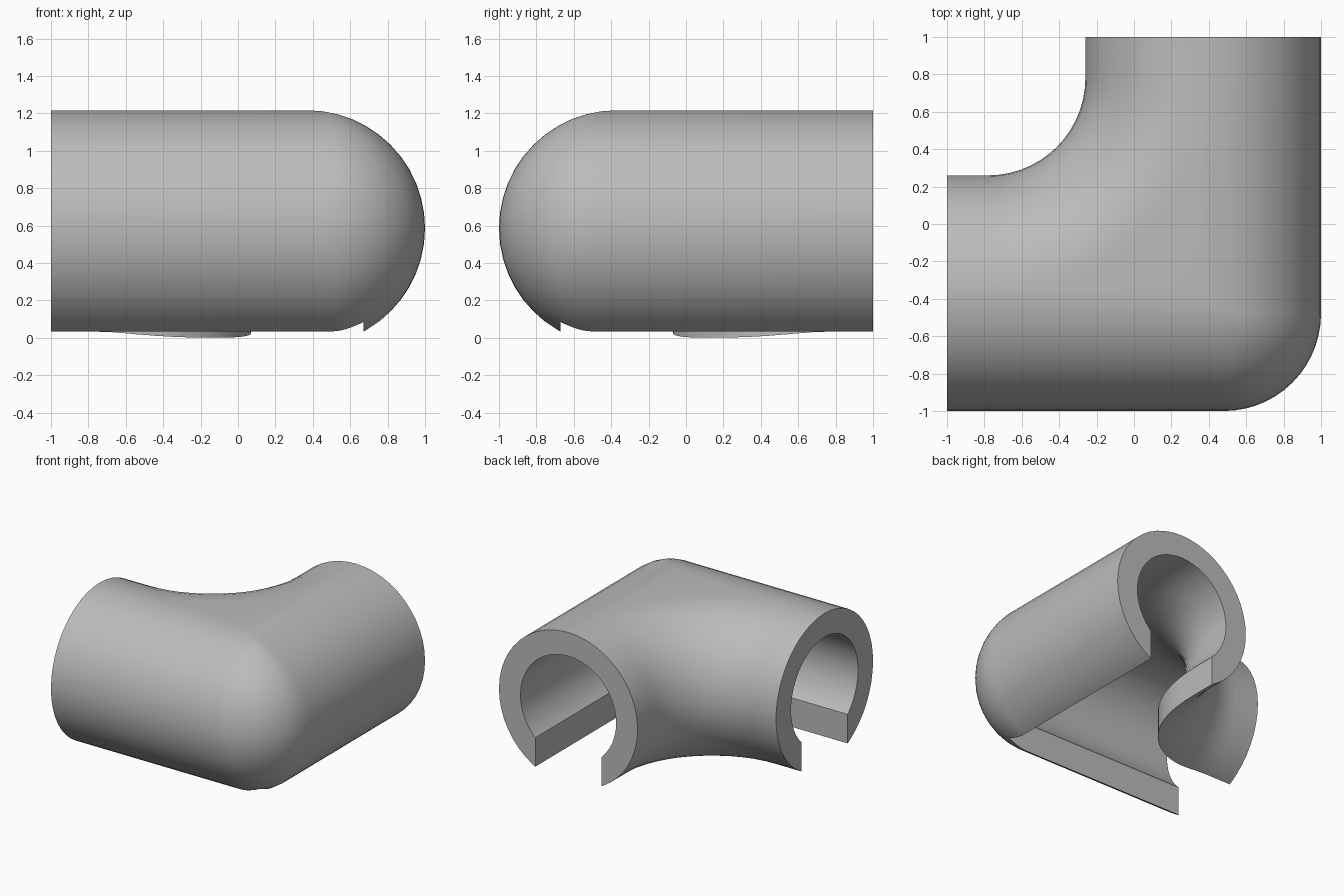
import bpy, bmesh
from math import sin, cos, pi, radians
from mathutils import Vector

old = bpy.data.objects.get("Cube")
if old:
    bpy.data.objects.remove(old, do_unlink=True)

AXIS = 0.37                            # legs run along y = -AXIS and x = AXIS
HEIGHT = 0.587                         # height of the tube axis
OUTER, INNER = 0.63, 0.435             # tube radii
BEND = 1.15                            # bend radius of the axis on the inside
SHIFT = 0.11                           # offset of the outside corner's pivot
SLOT, SLOT_BEND = 0.30, 0.68           # slot half width and inner corner radius
HALF, ARC = 24, 14
CORNER = Vector((AXIS, -AXIS, HEIGHT))
DIAGONAL = Vector((1, -1, 0))

grey = bpy.data.materials.new("grey_plastic")
grey.use_nodes = True
colour = (0.5, 0.5, 0.5, 1)
grey.diffuse_color = colour
grey.node_tree.nodes["Principled BSDF"].inputs["Base Color"].default_value = colour


def new_object(name, bm):
    bmesh.ops.recalc_face_normals(bm, faces=bm.faces)
    mesh = bpy.data.meshes.new(name)
    bm.to_mesh(mesh)
    bm.free()
    mesh.materials.append(grey)
    obj = bpy.data.objects.new(name, mesh)
    bpy.context.collection.objects.link(obj)
    return obj


def quarter(centre, radius):
    """Quarter turn in plan from the -y side to the +x side of a centre."""
    steps = [i / ARC * pi / 2 for i in range(ARC + 1)]
    return [centre + radius * Vector((sin(t), -cos(t), 0)) for t in steps]


def strand(radius, angle, inside):
    """One line along the tube: leg, quarter turn, other leg."""
    width = radius * abs(sin(angle))
    if inside:                         # sweeping bend on the inside
        turn = BEND - width
        pivot = -BEND
    else:                              # tight round on the outside
        turn = max(width - SHIFT, 0)
        pivot = width - turn
    centre = CORNER + pivot * DIAGONAL + Vector((0, 0, radius * cos(angle)))
    points = quarter(centre, turn)
    first, last = points[0], points[-1]
    leg_a = [Vector((x, first.y, first.z)) for x in (-1, AXIS - BEND)]
    leg_b = [Vector((last.x, y, last.z)) for y in (BEND - AXIS, 1)]
    return leg_a + points + leg_b


# Hollow elbow: outer and inner skins joined by flat rings at both ends
bm = bmesh.new()
skins = []
for radius in (OUTER, INNER):
    skins.append([[bm.verts.new(p) for p in strand(radius, pi * k / HALF, inside)]
                  for inside, ks in ((True, range(HALF + 1)),
                                     (False, range(HALF, 2 * HALF + 1)))
                  for k in ks])
for k in range(len(skins[0])):
    for skin in skins:
        a, b = skin[k - 1], skin[k]
        for i in range(len(a) - 1):
            bm.faces.new((a[i], a[i + 1], b[i + 1], b[i]))
    for i in (0, -1):
        bm.faces.new((skins[0][k - 1][i], skins[0][k][i], skins[1][k][i], skins[1][k - 1][i]))
bmesh.ops.remove_doubles(bm, verts=bm.verts, dist=1e-5)
elbow = new_object("elbow_cover", bm)

# L-shaped cutter for the slot along the underside, rounded on the inside
near, far = AXIS - SLOT, AXIS + SLOT
bend = quarter(Vector((near - SLOT_BEND, SLOT_BEND - near, 0)), SLOT_BEND)
outline = [(-2, -far), (far, -far), (far, 2), (near, 2)]
outline += [(p.x, p.y) for p in reversed(bend)] + [(-2, -near)]
bm = bmesh.new()
base = bm.faces.new([bm.verts.new((x, y, -1)) for x, y in outline])
top = bmesh.ops.extrude_face_region(bm, geom=[base])["geom"]
bmesh.ops.translate(bm, vec=(0, 0, 1 + HEIGHT),
                    verts=[v for v in top if isinstance(v, bmesh.types.BMVert)])
cutter = new_object("slot_cutter", bm)
cutter.hide_render = True

cut = elbow.modifiers.new("slot", "BOOLEAN")
cut.operation, cut.solver, cut.object = "DIFFERENCE", "EXACT", cutter
bpy.ops.object.select_all(action="DESELECT")
bpy.context.view_layer.objects.active = elbow
elbow.select_set(True)
bpy.ops.object.modifier_apply(modifier=cut.name)
bpy.data.objects.remove(cutter, do_unlink=True)
bpy.ops.object.shade_smooth_by_angle(angle=radians(30))
